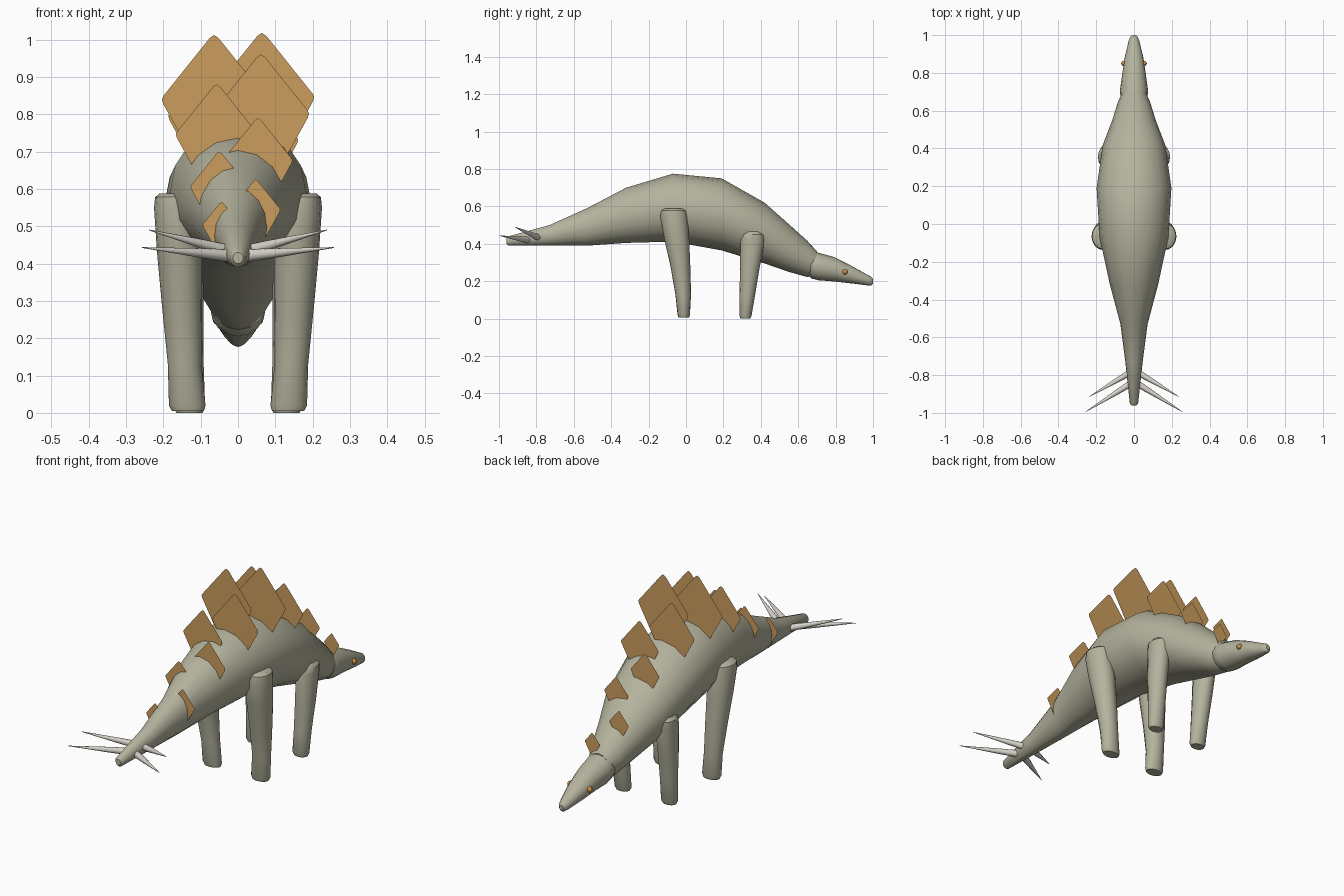
import bpy, bmesh, math
from mathutils import Vector


def material(name, rgb):
    m = bpy.data.materials.new(name)
    m.diffuse_color = (*rgb, 1)
    return m


SKIN = material("grey green skin", (0.46, 0.45, 0.34))
PLATE = material("tan plate", (0.60, 0.34, 0.11))
SPIKE = material("pale horn", (0.66, 0.64, 0.58))
EYE = material("orange eye", (0.60, 0.28, 0.06))


def finish(name, bm, mat, smooth=True):
    bmesh.ops.recalc_face_normals(bm, faces=bm.faces)
    me = bpy.data.meshes.new(name)
    bm.to_mesh(me)
    bm.free()
    me.materials.append(mat)
    ob = bpy.data.objects.new(name, me)
    bpy.context.collection.objects.link(ob)
    if smooth:
        bpy.ops.object.select_all(action='DESELECT')
        ob.select_set(True)
        bpy.context.view_layer.objects.active = ob
        bpy.ops.object.shade_smooth_by_angle(angle=math.radians(40))
    return ob


def loft(name, rings, u, v, sides, mat):
    """Skin elliptical rings given as (centre, radius along u, radius along v)."""
    bm = bmesh.new()
    loops = []
    for c, ru, rv in rings:
        angles = [2 * math.pi * i / sides for i in range(sides)]
        loops.append([bm.verts.new(Vector(c) + u * ru * math.cos(a) + v * rv * math.sin(a))
                      for a in angles])
    for a, b in zip(loops, loops[1:]):
        for i in range(sides):
            j = (i + 1) % sides
            bm.faces.new((a[i], a[j], b[j], b[i]))
    bm.faces.new(loops[0])
    bm.faces.new(loops[-1])
    return finish(name, bm, mat)


X, Y, Z = Vector((1, 0, 0)), Vector((0, 1, 0)), Vector((0, 0, 1))


def trunk(name, profile):
    """Profile rows: y, bottom z, top z, half width."""
    rings = [((0, y, (lo + hi) / 2), w, (hi - lo) / 2) for y, lo, hi, w in profile]
    return loft(name, rings, X, Z, 16, SKIN)


# Body from tail tip to neck
trunk("body", [
    (-0.96, 0.40, 0.43, 0.014), (-0.95, 0.39, 0.44, 0.022),
    (-0.73, 0.39, 0.50, 0.046), (-0.53, 0.39, 0.59, 0.072),
    (-0.32, 0.405, 0.70, 0.128), (-0.07, 0.412, 0.775, 0.182),
    (0.19, 0.365, 0.75, 0.198), (0.42, 0.295, 0.62, 0.165),
    (0.55, 0.25, 0.505, 0.115), (0.65, 0.222, 0.415, 0.084),
    (0.70, 0.235, 0.36, 0.06)])

# Head
trunk("head", [
    (0.64, 0.25, 0.36, 0.05), (0.67, 0.215, 0.365, 0.072),
    (0.71, 0.205, 0.352, 0.074), (0.79, 0.199, 0.33, 0.063),
    (0.88, 0.189, 0.285, 0.05), (0.97, 0.178, 0.235, 0.028),
    (0.99, 0.177, 0.224, 0.02), (1.0, 0.187, 0.212, 0.01)])

# Legs, rows: x, y, z, x radius, y radius
HIND = [(0.134, -0.012, 0.005, 0.043, 0.028), (0.136, -0.012, 0.02, 0.049, 0.033),
        (0.143, -0.015, 0.13, 0.045, 0.042), (0.150, -0.030, 0.28, 0.053, 0.053),
        (0.157, -0.050, 0.43, 0.060, 0.067), (0.163, -0.065, 0.55, 0.062, 0.073),
        (0.163, -0.065, 0.578, 0.059, 0.068), (0.165, -0.065, 0.588, 0.045, 0.052)]
FORE = [(0.130, 0.318, 0.0, 0.035, 0.026), (0.130, 0.318, 0.014, 0.042, 0.032),
        (0.134, 0.328, 0.13, 0.042, 0.042), (0.140, 0.342, 0.28, 0.047, 0.053),
        (0.142, 0.356, 0.42, 0.049, 0.065), (0.144, 0.358, 0.45, 0.046, 0.060),
        (0.144, 0.358, 0.465, 0.032, 0.042)]
for side, s in (("left", -1), ("right", 1)):
    for kind, rows in (("hind", HIND), ("front", FORE)):
        loft(f"{side}_{kind}_leg", [((s * x, y, z), rx, ry) for x, y, z, rx, ry in rows],
             X, Y, 16, SKIN)

    # Tail spikes
    for n, base, tip in (("rear", (0.01, -0.84, 0.42), (0.257, -0.995, 0.443)),
                         ("fore", (0.01, -0.78, 0.43), (0.238, -0.915, 0.49))):
        b, t = Vector((s * base[0], *base[1:])), Vector((s * tip[0], *tip[1:]))
        d = (t - b).normalized()
        u = d.cross(Z).normalized()
        loft(f"{side}_{n}_spike", [(b, 0.018, 0.018), (b.lerp(t, 0.35), 0.013, 0.013),
                                   (t, 0.001, 0.001)], u, d.cross(u), 12, SPIKE)

    # Eyes
    bm = bmesh.new()
    bmesh.ops.create_uvsphere(bm, u_segments=12, v_segments=8, radius=0.014)
    bmesh.ops.translate(bm, verts=bm.verts, vec=(s * 0.054, 0.85, 0.25))
    finish(f"{side}_eye", bm, EYE)

# Back plates: thin kites in two staggered rows; rows: side, y, tip z, size
PLATES = [(-1, -0.60, 0.565, 0.36), (1, -0.51, 0.625, 0.47), (-1, -0.40, 0.70, 0.55),
          (1, -0.31, 0.79, 0.66), (-1, -0.20, 0.88, 0.78), (1, -0.11, 0.96, 0.92),
          (-1, 0.0, 1.012, 1.0), (1, 0.09, 1.018, 1.0), (-1, 0.20, 0.95, 0.9),
          (1, 0.29, 0.86, 0.75), (-1, 0.40, 0.765, 0.57), (1, 0.49, 0.655, 0.48),
          (-1, 0.60, 0.55, 0.38), (1, 0.69, 0.45, 0.30)]
KITE = [(-0.012, -0.008), (0, 0), (0.012, -0.008), (0.136, -0.163), (0.14, -0.172),
        (0.136, -0.185), (0, -0.43), (-0.136, -0.185), (-0.14, -0.172), (-0.136, -0.163)]
for i, (s, y, top, k) in enumerate(PLATES):
    cx = s * (0.033 + 0.031 * k)
    bm = bmesh.new()
    bm.faces.new([bm.verts.new((cx + k * px, y, top + k * pz)) for px, pz in KITE])
    finish(f"back_plate_{i + 1}", bm, PLATE, smooth=False)
